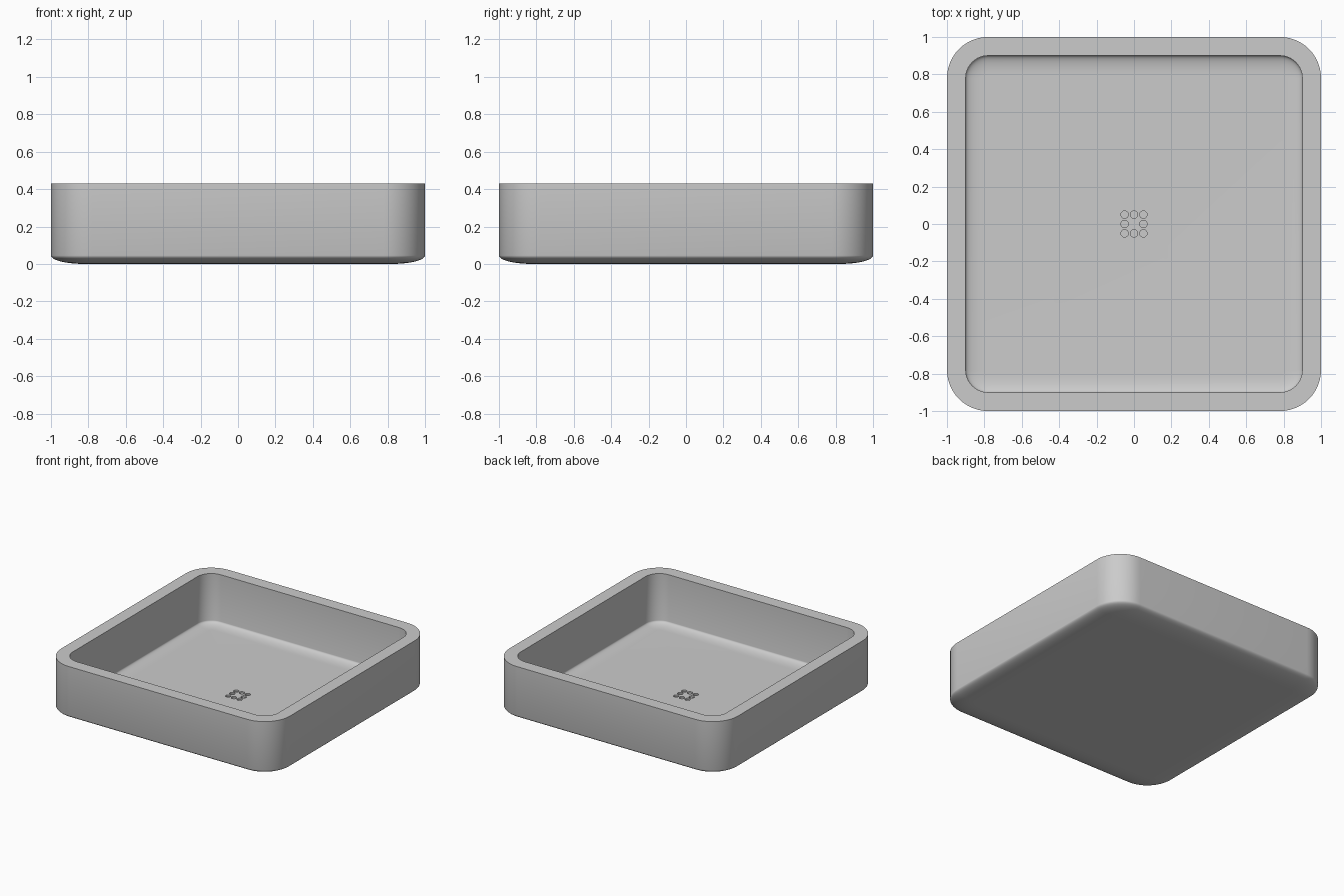
import bpy, bmesh
from math import sin, cos, pi, radians

if "Cube" in bpy.data.objects:
    bpy.data.objects.remove(bpy.data.objects["Cube"])

SEG = 12      # segments per rounded corner
STEPS = 10    # segments across each rounded bottom edge


def ring(bm, half, radius, z):
    """Closed loop of vertices in the shape of a rounded square."""
    c = half - radius
    verts = []
    for k, (sx, sy) in enumerate([(1, 1), (-1, 1), (-1, -1), (1, -1)]):
        for i in range(SEG + 1):
            a = pi / 2 * (k + i / SEG)
            verts.append(bm.verts.new((sx * c + radius * cos(a),
                                       sy * c + radius * sin(a), z)))
    return verts


def soft_edge(half, radius, width, z_top, z_bottom):
    """Rings of an elliptical rounding from a wall down to a flat bottom."""
    out = []
    for i in range(STEPS + 1):
        t = pi / 2 * i / STEPS
        d = width * (1 - cos(t))
        out.append((half - d, radius - d, z_top - (z_top - z_bottom) * sin(t)))
    return out


# Basin shell: outside bottom -> outer wall -> rim -> inner wall -> floor
H = 0.43
profile = soft_edge(1.0, 0.22, 0.18, 0.045, 0.0)[::-1]
profile += [(1.0, 0.22, H), (0.9, 0.12, H)]
profile += soft_edge(0.9, 0.12, 0.10, 0.06, 0.03)

bm = bmesh.new()
rings = [ring(bm, *p) for p in profile]
for a, b in zip(rings, rings[1:]):
    n = len(a)
    for i in range(n):
        j = (i + 1) % n
        bm.faces.new((a[i], a[j], b[j], b[i]))
bm.faces.new(rings[0][::-1])
bm.faces.new(rings[-1])
bmesh.ops.recalc_face_normals(bm, faces=bm.faces)
mesh = bpy.data.meshes.new("basin")
bm.to_mesh(mesh)
bm.free()
basin = bpy.data.objects.new("basin", mesh)
bpy.context.collection.objects.link(basin)

# Drain: small blind holes around the centre of the floor
bm = bmesh.new()
for ix in (-1, 0, 1):
    for iy in (-1, 0, 1):
        if ix or iy:
            res = bmesh.ops.create_cone(bm, cap_ends=True, segments=16,
                                        radius1=0.02, radius2=0.02, depth=0.03)
            bmesh.ops.translate(bm, verts=res["verts"],
                                vec=(ix * 0.05, iy * 0.05, 0.033))
mesh = bpy.data.meshes.new("drain_hole_cutter")
bm.to_mesh(mesh)
bm.free()
cutter = bpy.data.objects.new("drain_hole_cutter", mesh)
bpy.context.collection.objects.link(cutter)
cutter.hide_render = True

mod = basin.modifiers.new("drain_holes", "BOOLEAN")
mod.operation = "DIFFERENCE"
mod.solver = "EXACT"
mod.object = cutter

bpy.context.view_layer.objects.active = basin
basin.select_set(True)
bpy.ops.object.modifier_apply(modifier=mod.name)
bpy.data.objects.remove(cutter)
bpy.ops.object.shade_smooth_by_angle(angle=radians(35))
